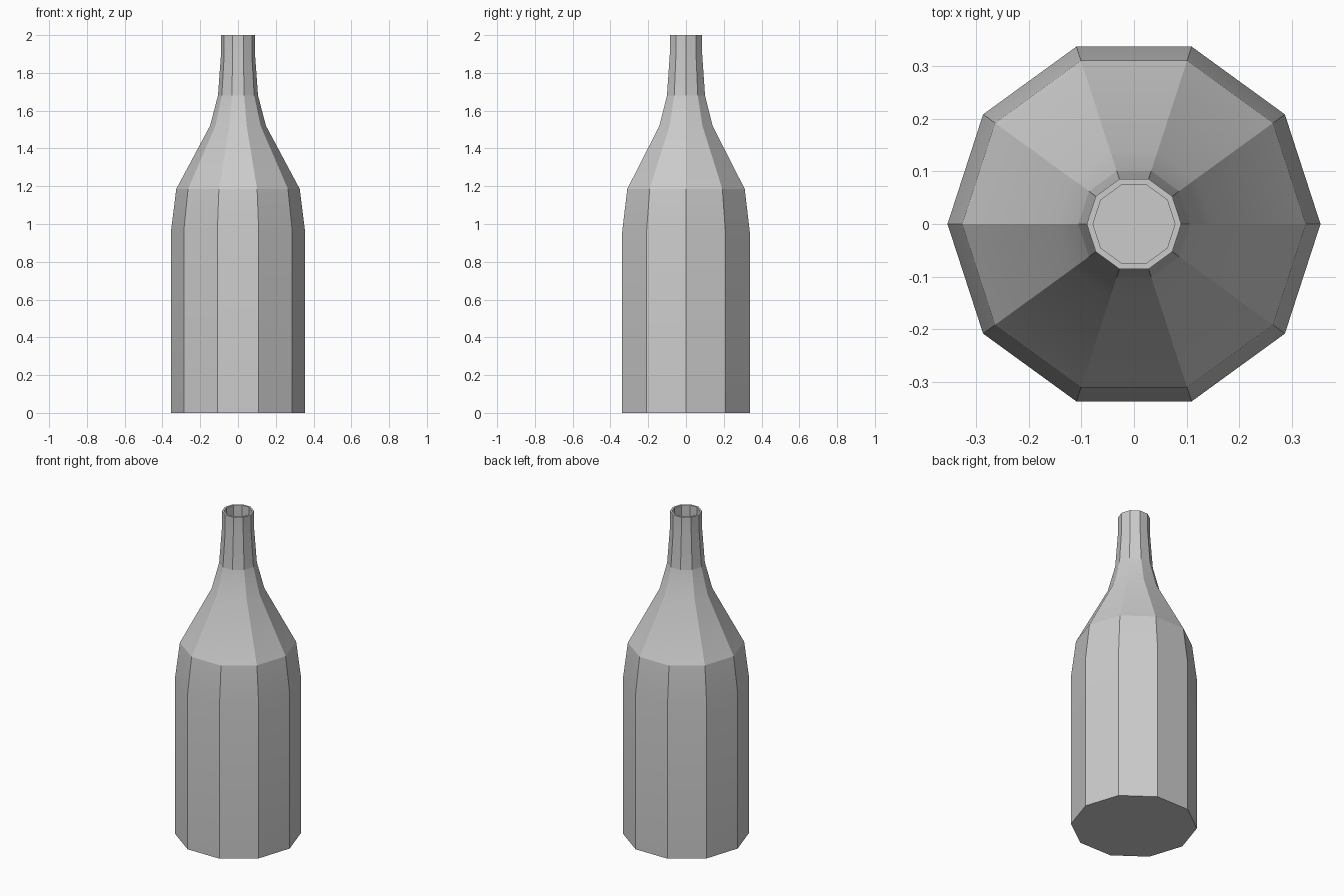
import bpy, bmesh
from math import sin, cos, pi

if "Cube" in bpy.data.objects:
    bpy.data.objects.remove(bpy.data.objects["Cube"])

SIDES = 10
WALL = 0.012

# Outer profile: (corner radius, height, crisp ring edge)
outer = [(0.355, 0.0, True), (0.355, 0.96, False), (0.327, 1.185, True),
         (0.148, 1.52, False), (0.106, 1.68, True), (0.09, 1.9, False),
         (0.09, 2.0, True)]
# Inner wall runs back down to a raised floor
inner = [(r - WALL, max(z, WALL), s) for r, z, s in reversed(outer)]
profile = outer + inner

bm = bmesh.new()
rings = [[bm.verts.new((r * cos(2 * pi * i / SIDES), r * sin(2 * pi * i / SIDES), z))
          for i in range(SIDES)] for r, z, _ in profile]

# Walls and rim
for a, b in zip(rings, rings[1:]):
    for i in range(SIDES):
        j = (i + 1) % SIDES
        bm.faces.new((a[i], a[j], b[j], b[i]))
# Underside and inner floor
bm.faces.new(rings[0][::-1])
bm.faces.new(rings[-1])

# Crisp panel edges, soft bends along the panels
for f in bm.faces:
    f.smooth = True
for e in bm.edges:
    e.smooth = False
for ring, (_, _, crisp) in zip(rings, profile):
    if not crisp:
        for i in range(SIDES):
            bm.edges.get((ring[i], ring[(i + 1) % SIDES])).smooth = True

bmesh.ops.recalc_face_normals(bm, faces=bm.faces)
mesh = bpy.data.meshes.new("bottle")
bm.to_mesh(mesh)
bm.free()
bpy.context.collection.objects.link(bpy.data.objects.new("bottle", mesh))
